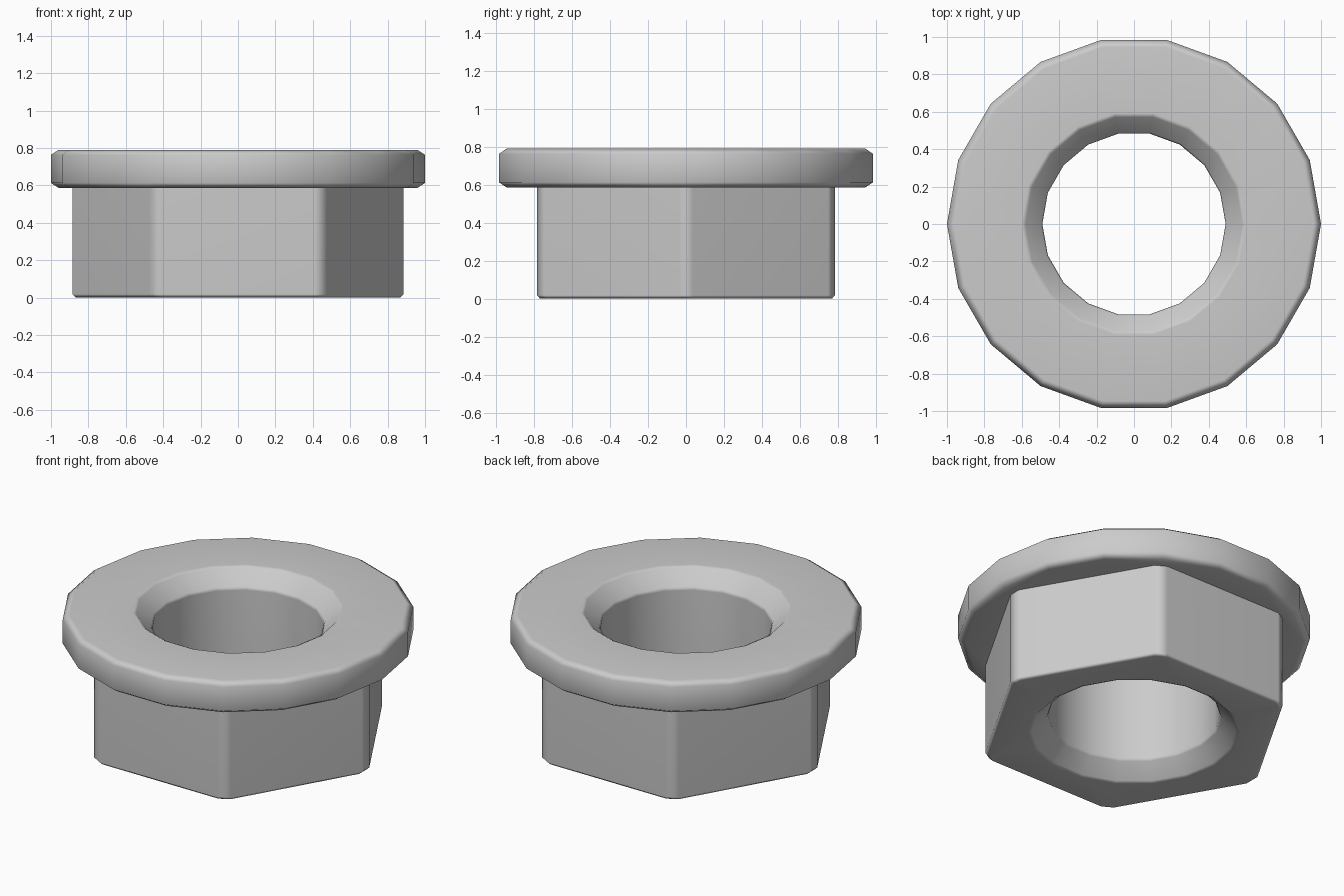
import bpy, bmesh
from math import cos, sin, radians

if "Cube" in bpy.data.objects:
    bpy.data.objects.remove(bpy.data.objects["Cube"])

SIDES = 18


def circle(r, z):
    return [(r * cos(radians(20 * i)), r * sin(radians(20 * i)), z) for i in range(SIDES)]


def hexagon(apothem, z, cut=0.042):
    # hexagon with flattened corners, three points per corner
    flat = apothem / cos(radians(30)) - cut / 2
    half = cut * cos(radians(30))
    pts = []
    for k in range(6):
        c, s = cos(radians(60 * k)), sin(radians(60 * k))
        for t in (0, half, -half):
            pts.append((flat * c - t * s, flat * s + t * c, z, 60 * k + (20 if t > 0 else -20 if t < 0 else 0)))
    pts.sort(key=lambda p: p[3] % 360)
    return [p[:3] for p in pts]


# Cross-section rings: bore upward, over the flange, down the hex and back
rings = [
    circle(0.49, 0.11), circle(0.49, 0.68), circle(0.498, 0.698),
    circle(0.58, 0.78), circle(0.60, 0.79),
    circle(0.96, 0.79), circle(1.0, 0.763), circle(1.0, 0.613), circle(0.96, 0.587),
    hexagon(0.785, 0.587), hexagon(0.785, 0.018), hexagon(0.768, 0.0),
    circle(0.60, 0.0), circle(0.58, 0.01), circle(0.498, 0.092),
]

bm = bmesh.new()
loops = [[bm.verts.new(p) for p in ring] for ring in rings]
for a, b in zip(loops, loops[1:] + loops[:1]):
    for i in range(SIDES):
        j = (i + 1) % SIDES
        bm.faces.new((a[i], a[j], b[j], b[i]))
bmesh.ops.recalc_face_normals(bm, faces=bm.faces)
mesh = bpy.data.meshes.new("flanged_nut")
bm.to_mesh(mesh)
bm.free()

# Smooth shading held flat on the large faces
nut = bpy.data.objects.new("flanged_nut", mesh)
bpy.context.collection.objects.link(nut)
bpy.context.view_layer.objects.active = nut
nut.select_set(True)
bpy.ops.object.shade_smooth_by_angle(angle=radians(60))
weighted = nut.modifiers.new("weighted_normals", 'WEIGHTED_NORMAL')
weighted.keep_sharp = True
